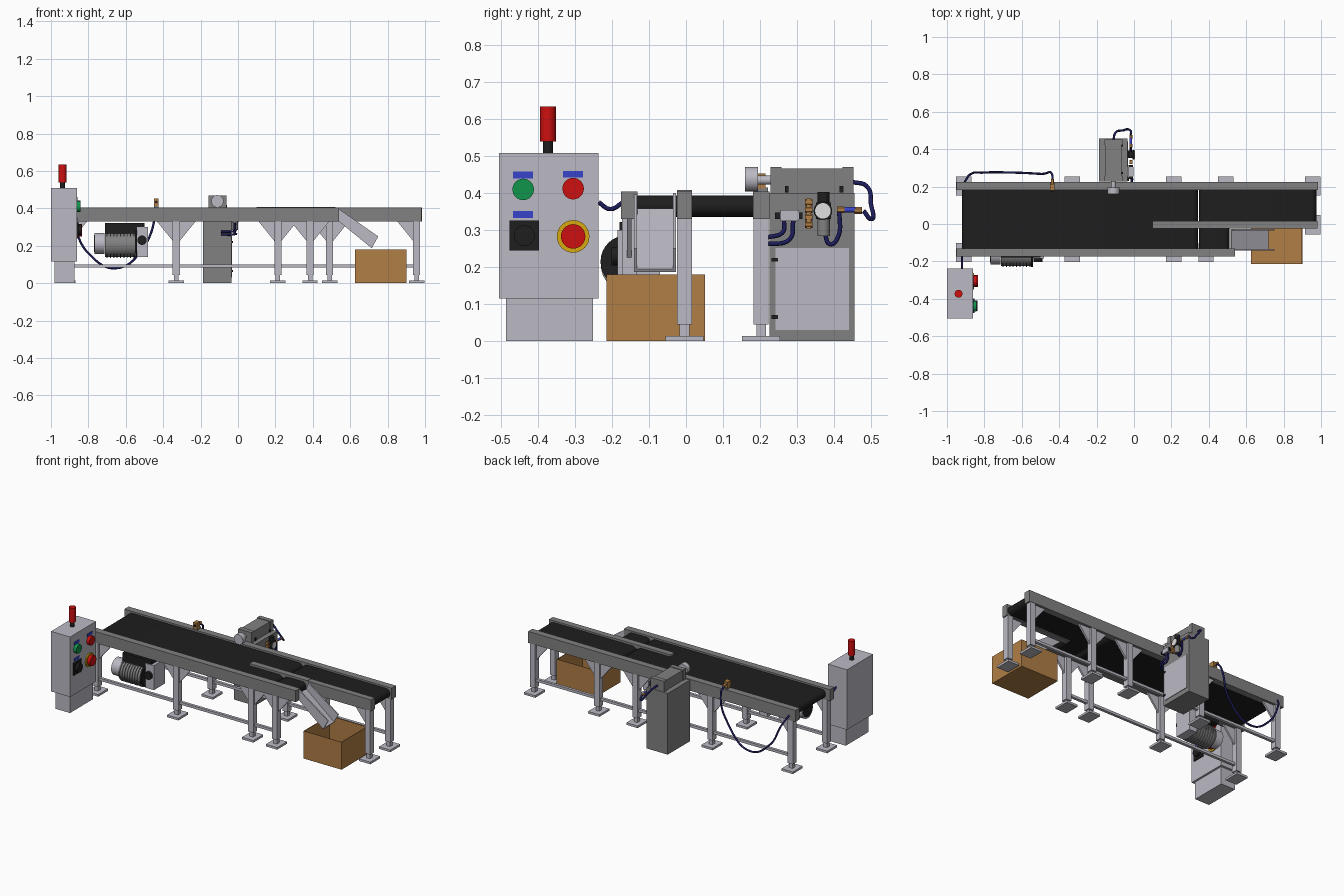
import bpy, bmesh, math
from mathutils import Matrix, Vector

cube = bpy.data.objects.get("Cube")
if cube:
    bpy.data.objects.remove(cube, do_unlink=True)


def material(name, r, g, b):
    mat = bpy.data.materials.new(name)
    mat.use_nodes = True
    mat.diffuse_color = (r, g, b, 1)
    mat.node_tree.nodes["Principled BSDF"].inputs["Base Color"].default_value = (r, g, b, 1)
    return mat


LIGHT = material("light_grey", .5, .49, .55)
GREY = material("steel_grey", .22, .22, .22)
BLACK = material("black_rubber", .013, .013, .013)
BROWN = material("cardboard_brown", .44, .21, .06)
RED = material("signal_red", .62, .005, .005)
GREEN = material("button_green", .005, .3, .07)
BLUE = material("label_blue", .04, .06, .6)
YELLOW = material("warning_yellow", .68, .4, .005)
NAVY = material("hose_navy", .012, .012, .11)
WHITE = material("dial_white", .75, .75, .75)


def finish(name, bm, mat):
    bmesh.ops.recalc_face_normals(bm, faces=bm.faces)
    mesh = bpy.data.meshes.new(name)
    bm.to_mesh(mesh)
    bm.free()
    mesh.materials.append(mat)
    obj = bpy.data.objects.new(name, mesh)
    bpy.context.collection.objects.link(obj)
    return obj


def box(name, mat, xs, ys, zs):
    """Box from a low and high bound on each axis."""
    bm = bmesh.new()
    bmesh.ops.create_cube(bm, size=1)
    for v in bm.verts:
        v.co = [lo + (hi - lo) * (c + .5) for c, (lo, hi) in zip(v.co, (xs, ys, zs))]
    return finish(name, bm, mat)


def mid(c, half):
    return (c - half, c + half)


def cylinder(name, mat, centre, radius, length, axis="Z", sides=32):
    bm = bmesh.new()
    turn = Vector((0, 0, 1)).rotation_difference(
        Vector([float(a == axis) for a in "XYZ"])).to_matrix().to_4x4()
    bmesh.ops.create_cone(bm, cap_ends=True, segments=sides, radius1=radius, radius2=radius,
                          depth=length, matrix=Matrix.Translation(centre) @ turn)
    return finish(name, bm, mat)


def prism(name, mat, profile, ys):
    """Extrude an (x, z) outline along y."""
    bm = bmesh.new()
    face = bm.faces.new([bm.verts.new((x, ys[0], z)) for x, z in profile])
    ext = bmesh.ops.extrude_face_region(bm, geom=[face])["geom"]
    moved = [g for g in ext if isinstance(g, bmesh.types.BMVert)]
    bmesh.ops.translate(bm, verts=moved, vec=(0, ys[1] - ys[0], 0))
    return finish(name, bm, mat)


def hose(name, points, radius=.006, mat=NAVY):
    curve = bpy.data.curves.new(name, "CURVE")
    curve.dimensions = "3D"
    curve.bevel_depth = radius
    curve.bevel_resolution = 2
    curve.use_fill_caps = True
    spline = curve.splines.new("BEZIER")
    spline.bezier_points.add(len(points) - 1)
    for bp, p in zip(spline.bezier_points, points):
        bp.co = p
        bp.handle_left_type = bp.handle_right_type = "AUTO"
    curve.materials.append(mat)
    bpy.context.collection.objects.link(bpy.data.objects.new(name, curve))


# Belts with rounded ends
def belt(name, x0, x1, ys):
    r, z, n = .029, .365, 10
    arc = [math.pi * (i / n - .5) for i in range(n + 1)]
    outline = [(x1 - r + r * math.cos(a), z + r * math.sin(a)) for a in arc]
    outline += [(x0 + r - r * math.cos(a), z - r * math.sin(a)) for a in arc]
    prism(name, BLACK, outline, ys)


belt("main_belt", -.92, .342, (-.135, .185))
belt("exit_belt", .348, .975, (0, .185))
belt("reject_belt", .348, .51, (-.135, 0))

# Side rails
RAIL_Z = (.33, .405)
FRONT, INNER, BACK = -.153, -.004, .203
box("back_rail", GREY, (-.95, .985), mid(BACK, .022), RAIL_Z)
box("front_rail", GREY, (-.95, .54), mid(FRONT, .022), RAIL_Z)
box("inner_rail", GREY, (.5, .98), mid(INNER, .02), RAIL_Z)
box("divider_guide", GREY, (.1, .52), mid(INNER, .02), (.38, .408))


# Legs with feet and triangular gussets
def leg(x, y, sides):
    box("leg", LIGHT, mid(x, .019), mid(y, .02), (.045, .333))
    box("leg_stub", LIGHT, mid(x, .012), mid(y, .013), (.01, .05))
    box("foot", LIGHT, mid(x, .041), mid(y, .051), (0, .014))
    for s in sides:
        edge = x + s * .018
        prism("gusset", LIGHT, [(edge, .225), (edge, .33), (edge + s * .085, .33)], mid(y, .006))


for y, places in ((BACK, (-.91, -.33, .213, .49, .955)),
                  (FRONT, (-.91, -.33, .213, .385)), (INNER, (.955,))):
    for x in places:
        leg(x, y, (1,) if x < -.9 else (-1,) if x > .9 else (-1, 1))
box("back_stretcher", LIGHT, (-.91, .955), mid(BACK, .009), (.084, .101))
box("front_stretcher", LIGHT, (-.91, .385), mid(FRONT, .009), (.084, .101))

# Reject chute and open carton
prism("chute_floor", LIGHT, [(.515, .35), (.52, .358), (.72, .195), (.715, .187)], (-.137, -.03))
for y in (-.137, -.031):
    prism("chute_wall", LIGHT, [(.535, .4), (.515, .35), (.715, .187), (.75, .25)], mid(y, .004))
carton = box("carton", BROWN, (.625, .9), (-.215, .052), (0, .18))
bm = bmesh.new()
bm.from_mesh(carton.data)
top = max(bm.faces, key=lambda f: f.calc_center_median().z)
bmesh.ops.inset_region(bm, faces=[top], thickness=.005)
bmesh.ops.translate(bm, verts=bmesh.ops.extrude_discrete_faces(bm, faces=[top])["faces"][0].verts,
                    vec=(0, 0, -.172))
bm.to_mesh(carton.data)
bm.free()

# Control cabinet with beacon
box("cabinet_base", LIGHT, (-.98, -.875), (-.487, -.252), (0, .117))
box("control_cabinet", LIGHT, (-1, -.862), (-.505, -.237), (.115, .508))
cylinder("beacon_stem", BLACK, (-.938, -.373, .522), .014, .04)
cylinder("beacon_lamp", RED, (-.938, -.373, .587), .021, .095)

# Buttons and labels on the cabinet face
FACE, LEFT_Y, RIGHT_Y = -.862, -.44, -.305
cylinder("start_button", GREEN, (FACE, LEFT_Y, .41), .029, .04, "X")
cylinder("stop_button", RED, (FACE, RIGHT_Y, .412), .029, .04, "X")
cylinder("emergency_collar", YELLOW, (FACE, RIGHT_Y, .283), .044, .014, "X")
cylinder("emergency_button", RED, (FACE, RIGHT_Y, .283), .033, .055, "X")
box("switch_plate", BLACK, mid(FACE, .008), mid(LEFT_Y + .003, .04), (.245, .326))
cylinder("switch_knob", BLACK, (FACE, LEFT_Y + .003, .285), .028, .05, "X")
for y, z in ((LEFT_Y, .449), (RIGHT_Y, .451), (LEFT_Y, .342)):
    box("button_label", BLUE, mid(FACE, .004), mid(y, .027), mid(z, .009))

# Drive motor
MY, MZ = -.16, .205
cylinder("motor_body", GREY, (-.628, MY, MZ), .064, .165, "X")
for i in range(9):
    cylinder("motor_fin", GREY, (-.7 + i * .018, MY, MZ), .07, .005, "X")
cylinder("motor_flange", BLACK, (-.545, MY, MZ + .01), .071, .012, "X")
cylinder("motor_fan_cover", LIGHT, (-.74, MY, MZ + .008), .056, .055, "X")
cylinder("motor_fan_rim", BLACK, (-.765, MY, MZ + .008), .045, .012, "X")
box("terminal_box", BLACK, (-.71, -.5), (-.18, -.08), (.265, .322))
box("gearbox", LIGHT, (-.54, -.48), (-.185, -.07), (.14, .3))
cylinder("gearbox_cap", BLACK, (-.513, -.187, .23), .025, .03, "Y")

# Pneumatic cabinet and pusher
PX, SIDE = -.11, -.035
box("pneumatic_cabinet", GREY, (-.187, SIDE), (.226, .456), (0, .4))
box("cabinet_door", LIGHT, mid(SIDE, .004), (.242, .44), (.03, .252))
for z in (.065, .22):
    box("door_hinge", BLACK, mid(SIDE, .007), mid(.24, .009), mid(z, .005))
box("pusher_cylinder", GREY, mid(PX, .044), (.25, .43), (.4, .466))
for y in (.243, .438):
    box("pusher_end_block", GREY, mid(PX, .048), mid(y, .015), (.4, .47))
for y in (.272, .42):
    box("pusher_switch", BLACK, mid(PX + .046, .005), mid(y, .005), mid(.41, .009))
cylinder("pusher_rod", LIGHT, (PX, .205, .435), .012, .07, "Y")
cylinder("pusher_head", LIGHT, (PX, .177, .438), .033, .034, "Y")

# Air regulator, valve and fittings
AX = -.017
box("regulator_body", BLACK, mid(AX, .017), mid(.372, .02), (.33, .375))
cylinder("regulator_knob", BLACK, (AX, .372, .388), .016, .03)
cylinder("regulator_bowl", GREY, (AX, .372, .312), .017, .055)
cylinder("gauge_case", BLACK, (AX + .014, .37, .352), .025, .012, "X")
cylinder("gauge_dial", WHITE, (AX + .016, .37, .352), .021, .012, "X")
box("valve_body", LIGHT, mid(AX, .014), (.255, .305), (.325, .354))
box("valve_coil", BLACK, mid(AX, .012), (.24, .315), (.33, .347))
for y, z in ((.332, .375), (.332, .355), (.332, .335), (.332, .315), (.418, .355), (.465, .353)):
    cylinder("brass_fitting", BROWN, (AX, y, z), .009, .02, "Y", 6)
box("fitting_post", BROWN, mid(AX, .006), mid(.332, .006), (.303, .385))
cylinder("shutoff_valve", BLUE, (AX, .44, .355), .007, .04, "Y")

# Hoses
hose("pusher_hose", [(PX, .45, .43), (-.1, .487, .42), (-.06, .5, .37), (-.02, .5, .33), (AX, .48, .352)])
hose("regulator_hose", [(AX, .415, .35), (AX, .41, .28), (AX, .39, .262), (AX, .375, .29)])
hose("upper_valve_hose", [(AX, .265, .325), (AX, .262, .295), (AX, .22, .28), (-.09, .215, .275)])
hose("lower_valve_hose", [(AX, .29, .325), (AX, .28, .275), (AX, .22, .262), (-.09, .215, .26)])
hose("sensor_cable", [(-.437, .23, .43), (-.437, .262, .4), (-.5, .268, .2), (-.65, .275, .08),
                      (-.8, .275, .16), (-.88, .262, .31), (-.905, .225, .36)])
hose("cabinet_cable", [(-.92, -.236, .375), (-.92, -.205, .357), (-.92, -.17, .375)])

# Belt sensor
box("sensor_bracket", GREY, mid(-.437, .012), (.185, .222), (.4, .415))
box("sensor_housing", BROWN, mid(-.437, .013), (.18, .215), (.412, .453))
cylinder("sensor_eye", BLACK, (-.437, .178, .434), .007, .008, "Y")
cylinder("sensor_plug", BROWN, (-.437, .225, .434), .008, .03, "Y")

# Smooth round parts while keeping edges sharp
for obj in bpy.context.collection.objects:
    obj.select_set(obj.type == "MESH" and any(obj.data is m for m in bpy.data.meshes))
    if obj.select_get():
        bpy.context.view_layer.objects.active = obj
bpy.ops.object.shade_smooth_by_angle(angle=math.radians(32))
